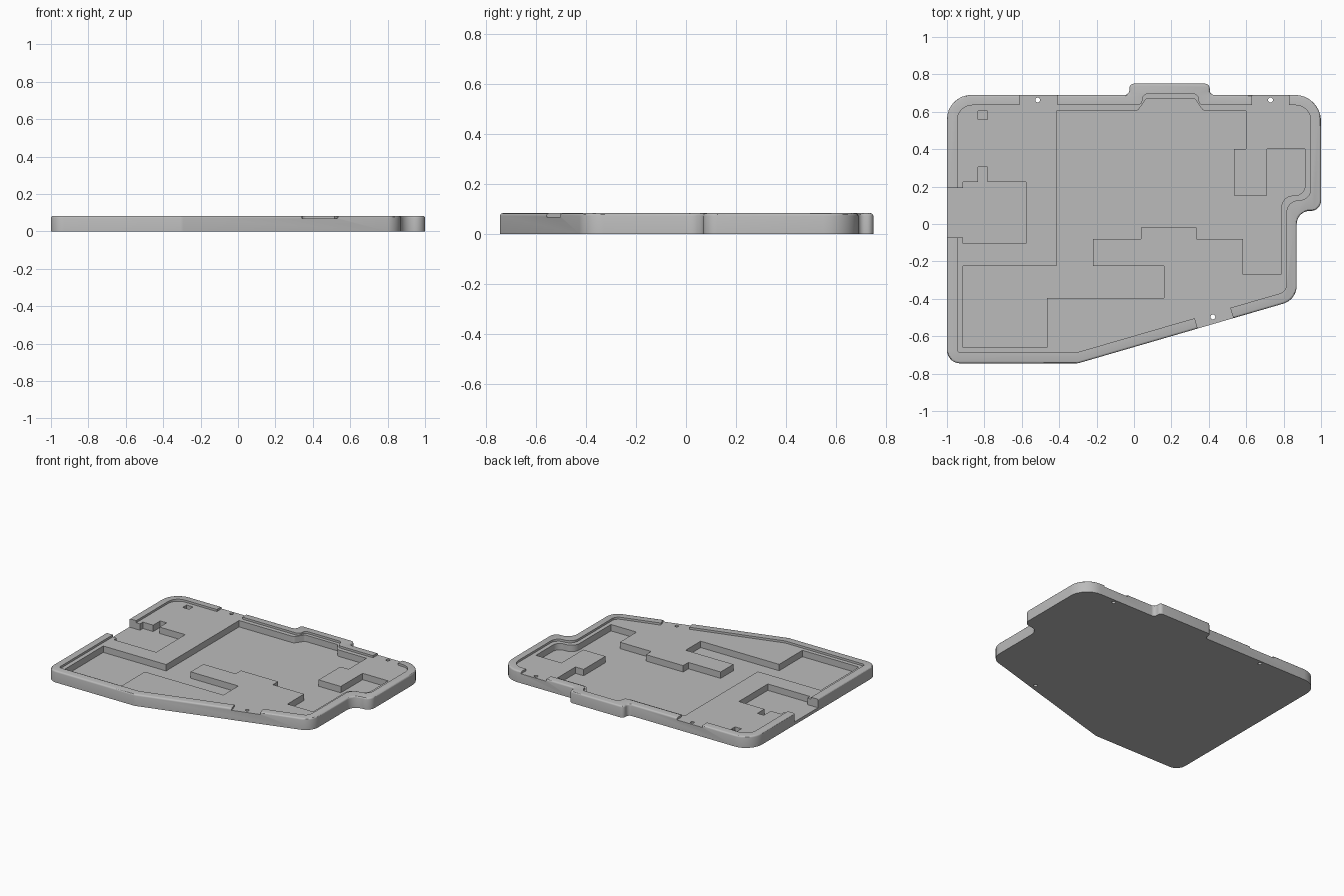
import bpy, bmesh, math
from mathutils import Vector

cube = bpy.data.objects.get("Cube")
if cube:
    bpy.data.objects.remove(cube, do_unlink=True)

TOP, SHELF, FLOOR = 0.083, 0.068, 0.022

grey = bpy.data.materials.new("plain_grey")
grey.use_nodes = True
colour = (0.5, 0.5, 0.5, 1)
grey.diffuse_color = colour
grey.node_tree.nodes["Principled BSDF"].inputs["Base Color"].default_value = colour


def rounded(corners, steps=8):
    """Polygon from (x, y[, radius]) corners, with arcs at rounded ones."""
    pts = []
    for i, c in enumerate(corners):
        p = Vector(c[:2])
        radius = c[2] if len(c) > 2 else 0
        if not radius:
            pts.append(p)
            continue
        a = (Vector(corners[i - 1][:2]) - p).normalized()
        b = (Vector(corners[(i + 1) % len(corners)][:2]) - p).normalized()
        half = a.angle(b) / 2
        centre = p + (a + b).normalized() * radius / math.sin(half)
        start = p + a * radius / math.tan(half) - centre
        end = p + b * radius / math.tan(half) - centre
        sweep = start.angle_signed(end)
        for k in range(steps + 1):
            t = -sweep * k / steps
            pts.append(centre + Vector((start.x * math.cos(t) - start.y * math.sin(t),
                                        start.x * math.sin(t) + start.y * math.cos(t))))
    return pts


def prism(name, pts, low, high, bevel=0):
    bm = bmesh.new()
    base = bm.faces.new([bm.verts.new((p.x, p.y, low)) for p in pts])
    out = bmesh.ops.extrude_face_region(bm, geom=[base])["geom"]
    verts = [g for g in out if isinstance(g, bmesh.types.BMVert)]
    bmesh.ops.translate(bm, verts=verts, vec=(0, 0, high - low))
    bmesh.ops.recalc_face_normals(bm, faces=bm.faces)
    if bevel:
        rim = [e for e in bm.edges if all(v.co.z > high - 1e-5 for v in e.verts)]
        bmesh.ops.bevel(bm, geom=rim, offset=bevel, segments=3, profile=0.5, affect='EDGES')
    mesh = bpy.data.meshes.new(name)
    bm.to_mesh(mesh)
    bm.free()
    mesh.materials.append(grey)
    ob = bpy.data.objects.new(name, mesh)
    bpy.context.collection.objects.link(ob)
    return ob


def box(x0, x1, y0, y1):
    return [Vector(p) for p in ((x0, y0), (x1, y0), (x1, y1), (x0, y1))]


# Outer body with softened top edge
tray = prism("case_tray", rounded([
    (-1, -.745, .07), (-.3, -.745, .06), (.87, -.405, .1), (.87, .07, .07),
    (1, .07, .055), (1, .69, .14), (.405, .69, .025), (.405, .75, .025),
    (-.025, .75, .025), (-.025, .69, .025), (-1, .69, .13)]), 0, TOP, 0.011)


def cut(pts, low):
    cutter = prism("cutter", pts, low, 0.2)
    cutter.hide_render = True
    mod = tray.modifiers.new("cut", 'BOOLEAN')
    mod.operation, mod.solver, mod.object = 'DIFFERENCE', 'EXACT', cutter
    bpy.context.view_layer.objects.active = tray
    bpy.ops.object.modifier_apply(modifier=mod.name)
    mesh = cutter.data
    bpy.data.objects.remove(cutter, do_unlink=True)
    bpy.data.meshes.remove(mesh)


# Shelf inside the raised rim
cut(rounded([
    (-.945, -.688, .02), (-.31, -.688), (.815, -.361, .05), (.815, .127, .065),
    (.945, .127, .06), (.945, .635, .08), (.345, .635, .028), (.345, .695, .028),
    (.045, .695, .028), (.045, .635, .028), (-.945, .635, .08)]), SHELF)

# Gaps in the rim: two at the back, one on the slanted front edge
cut(box(-.613, -.41, .6, .8), SHELF)
cut(box(.63, .83, .6, .8), SHELF)
cut([Vector(p) for p in ((.319, -.485), (.359, -.62), (.549, -.563), (.509, -.43))], SHELF)

# Main stepped component pocket
cut(rounded([
    (-.415, .605), (-.415, -.225), (-.915, -.225), (-.915, -.66), (-.465, -.66),
    (-.465, -.395), (.16, -.395), (.16, -.225), (-.22, -.225), (-.22, -.08),
    (.037, -.08), (.037, -.02), (.333, -.02), (.333, -.08), (.583, -.08),
    (.583, -.27), (.787, -.27), (.787, .152, .065), (.915, .152, .055), (.915, .4),
    (.712, .4), (.712, .152), (.535, .152), (.535, .4), (.6, .4), (.6, .605),
    (.37, .605, .025), (.325, .67, .02), (.065, .67, .02), (.02, .605, .025)]), FLOOR)

# Side port pocket, open through the left wall
cut(rounded([
    (-1.1, -.073), (-.915, -.073), (-.915, -.105), (-.578, -.105), (-.578, .225),
    (-.782, .225), (-.782, .305), (-.833, .305), (-.833, .225), (-.915, .225),
    (-.915, .192), (-1.1, .192)]), FLOOR)

# Small square pocket
cut(box(-.833, -.782, .56, .605), FLOOR)

# Screw holes
for x, y in ((-.515, .663), (.73, .663), (.422, -.497)):
    cut([Vector((x + .013 * math.cos(a * math.pi / 10), y + .013 * math.sin(a * math.pi / 10)))
         for a in range(20)], -0.1)

bpy.ops.object.select_all(action='DESELECT')
tray.select_set(True)
bpy.context.view_layer.objects.active = tray
bpy.ops.object.shade_smooth_by_angle(angle=math.radians(30))
